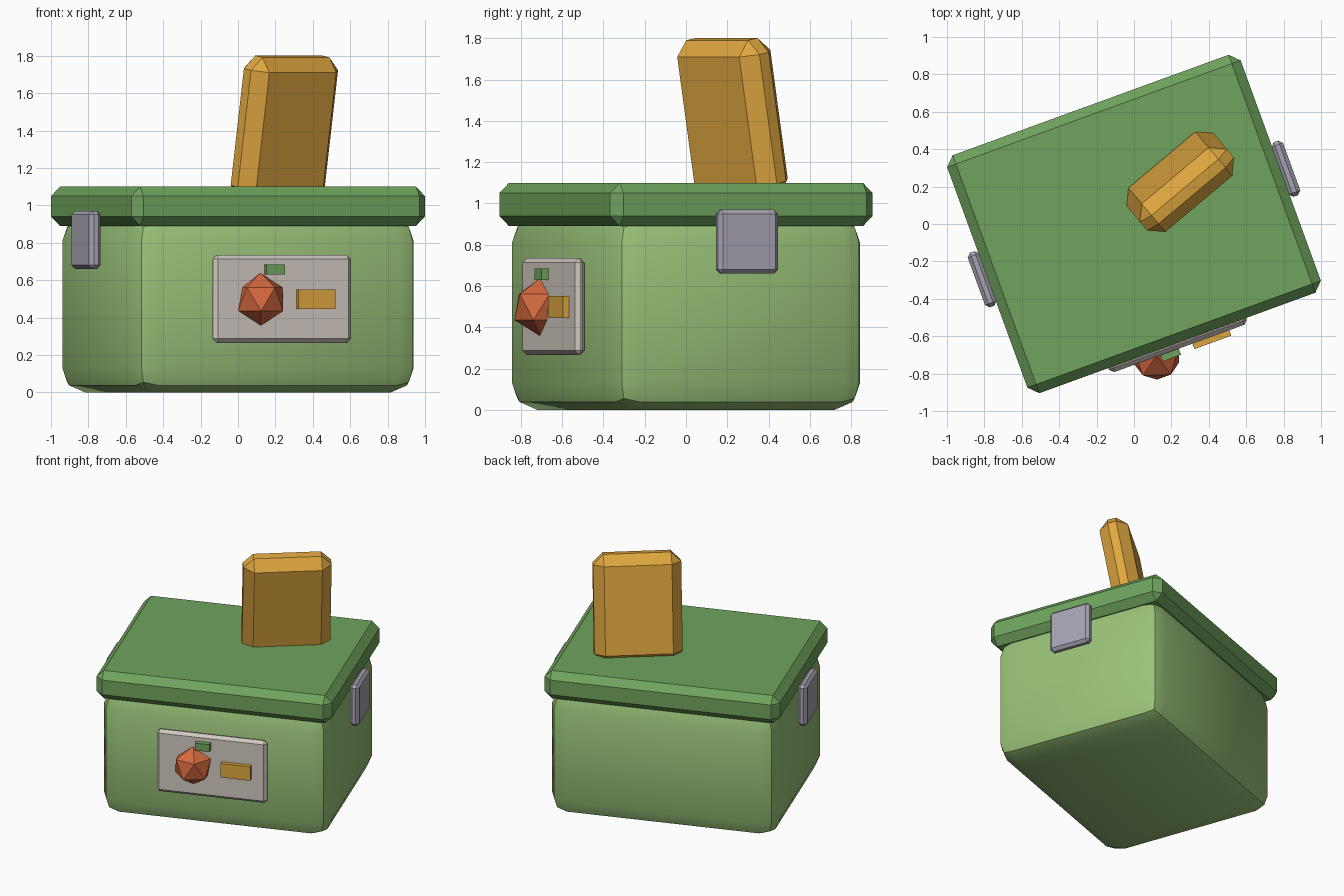
import bpy
import bmesh
from math import radians
from mathutils import Matrix

cube = bpy.data.objects.get("Cube")
if cube:
    bpy.data.objects.remove(cube, do_unlink=True)

# The whole box is turned on the ground
TURN = Matrix.Rotation(radians(20), 4, 'Z')


def material(name, rgb):
    mat = bpy.data.materials.new(name)
    mat.use_nodes = True
    color = (*rgb, 1.0)
    mat.diffuse_color = color
    mat.node_tree.nodes["Principled BSDF"].inputs["Base Color"].default_value = color
    return mat


light_green = material("light_green", (0.32, 0.54, 0.19))
dark_green = material("dark_green", (0.16, 0.37, 0.11))
cool_grey = material("cool_grey", (0.39, 0.37, 0.45))
warm_grey = material("warm_grey", (0.64, 0.58, 0.53))
gold = material("gold", (0.73, 0.38, 0.05))
orange = material("orange", (0.66, 0.14, 0.05))


def finish(name, bm, mat, matrix):
    mesh = bpy.data.meshes.new(name)
    bm.to_mesh(mesh)
    bm.free()
    mesh.materials.append(mat)
    obj = bpy.data.objects.new(name, mesh)
    bpy.context.collection.objects.link(obj)
    obj.matrix_world = TURN @ matrix
    return obj


def block(name, size, center, mat, bevel=0.0, segments=1, tilt=Matrix()):
    """Box with optional chamfered or rounded edges."""
    bm = bmesh.new()
    bmesh.ops.create_cube(bm, size=1.0)
    bmesh.ops.scale(bm, vec=size, verts=bm.verts)
    if bevel:
        bmesh.ops.bevel(bm, geom=bm.edges[:], offset=bevel, segments=segments,
                        profile=0.5, affect='EDGES')
    return finish(name, bm, mat, Matrix.Translation(center) @ tilt)


# Rounded container and chamfered lid
body = block("body", (1.62, 1.30, 0.94), (0, 0, 0.47), light_green, 0.13, 2)
block("lid", (1.67, 1.354, 0.21), (0, 0, 0.995), dark_green, 0.05)

# Side latches
for side, name in ((1, "left_latch"), (-1, "right_latch")):
    block(name, (0.066, 0.31, 0.31), (side * 0.864, 0, 0.815), cool_grey, 0.02)

# Front panel with its fruit-like knob, leaf and bar
block("front_panel", (0.785, 0.05, 0.47), (0, -0.683, 0.5), warm_grey, 0.022)
block("leaf", (0.104, 0.038, 0.055), (-0.055, -0.724, 0.657), dark_green)
block("bar", (0.21, 0.036, 0.105), (0.18, -0.721, 0.498), gold)
bm = bmesh.new()
bmesh.ops.create_icosphere(bm, subdivisions=1, radius=0.142)
finish("knob", bm, orange, Matrix.Translation((-0.129, -0.703, 0.498)))

# Leaning slab sunk into the lid
lean = Matrix.Rotation(radians(20), 4, 'Z') @ Matrix.Rotation(radians(10), 4, 'X')
block("slab", (0.607, 0.20, 0.774), (0.31, 0.127, 1.415), gold, 0.07, 1, lean)

# Soft shading on the container only
bpy.ops.object.select_all(action='DESELECT')
body.select_set(True)
bpy.context.view_layer.objects.active = body
bpy.ops.object.shade_smooth_by_angle(angle=radians(30))
